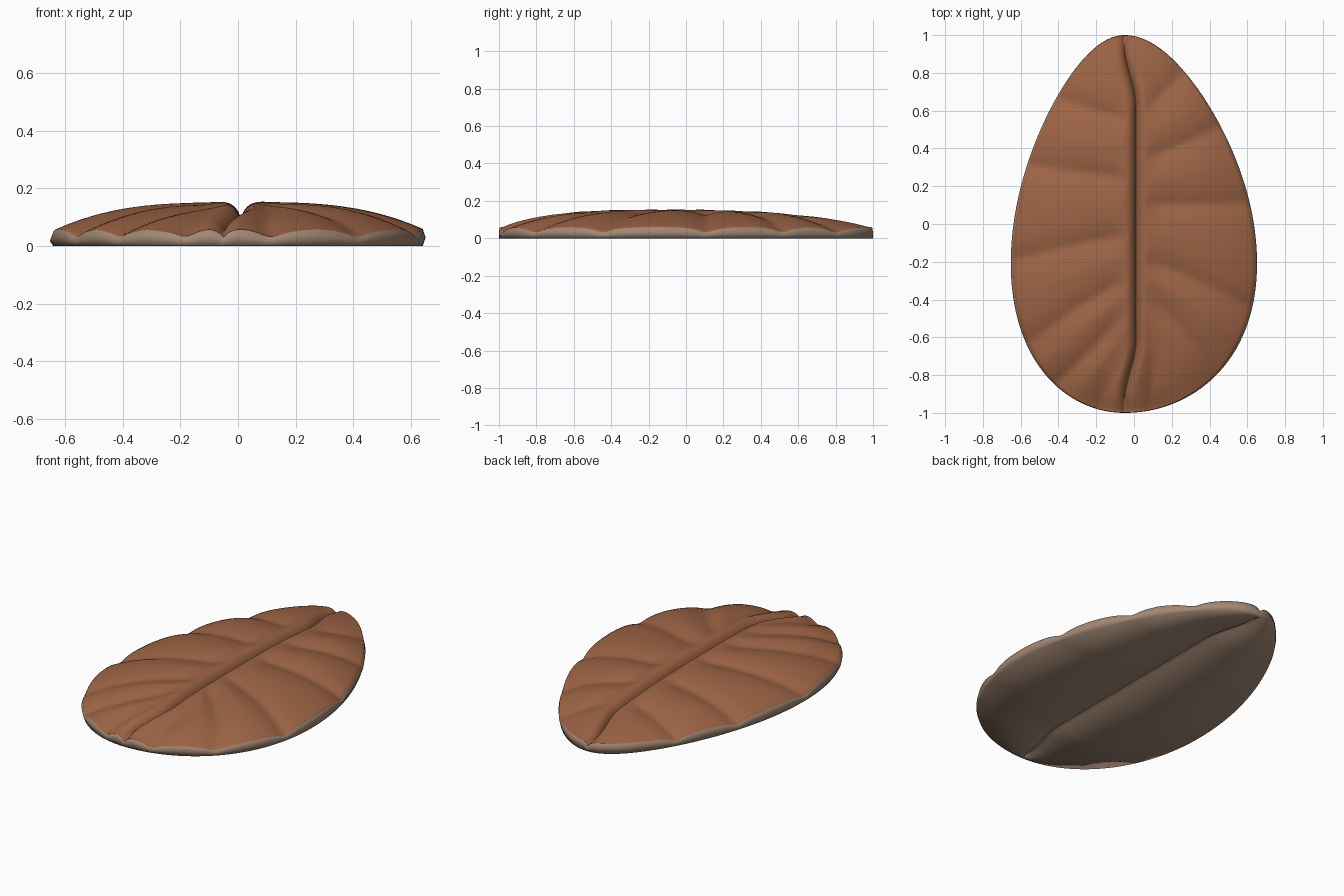
import bpy, bmesh
from math import cos, sin, pi, exp, sqrt

if "Cube" in bpy.data.objects:
    bpy.data.objects.remove(bpy.data.objects["Cube"], do_unlink=True)


def material(name, rgb):
    m = bpy.data.materials.new(name)
    m.use_nodes = True
    m.diffuse_color = (*rgb, 1)
    m.node_tree.nodes["Principled BSDF"].inputs["Base Color"].default_value = (*rgb, 1)
    return m


# Side veins: height on the midrib, then the end point on the rim
VEINS = {
    1: [(-.45, .16, -.96), (-.36, .43, -.79), (-.19, .62, -.45),
        (.10, .62, .11), (.34, .45, .52), (.60, .27, .79)],
    -1: [(-.62, .13, -.98), (-.46, .39, -.87), (-.29, .56, -.63),
         (-.06, .64, -.19), (.24, .55, .31), (.55, .39, .66)],
}


def smooth(a, b, v):
    t = min(1, max(0, (v - a) / (b - a)))
    return t * t * (3 - 2 * t)


def midrib_x(y):
    return .01 - .06 * smooth(.62, .94, abs(y))


def outline(a):
    """Egg-shaped edge, narrow at the back."""
    c, s = cos(a), sin(a)
    width = .693 if s > 0 else .595
    return -.05 + width * s * (.988 - .225 * c - .05 * max(c, 0) ** 2), c


def dome(y, u):
    """Smooth arch above the rim, 0 at the edge and 1 at the crown."""
    s = (y + .2) / (1.2 if y > -.2 else .8)
    return max(0, 1 - abs(s) ** 3) * (1 - u ** 3)


def vein_depth(x, y):
    """Soft creases with pillowed leaf flesh between them."""
    dx = x - midrib_x(y)
    near = 1
    for m, ex, ey in VEINS[1 if dx >= 0 else -1]:
        r = abs(dx) / ex
        slope = 1.3 * (ey - m) / ex * r ** .3
        near = min(near, abs(y - m - (ey - m) * r ** 1.3) / sqrt(1 + slope * slope))
    d = sqrt(near * near + .02 ** 2) - .02
    return .028 * exp(-d / .06) * smooth(0, .15, abs(dx))


def top_z(x, y, u):
    arch = dome(y, u)
    groove = exp(-abs(x - midrib_x(y)) / .02) * (.03 + .028 * arch)
    return .06 + .096 * arch - max(groove, vein_depth(x, y))


SEGMENTS, RINGS, EDGE = 320, 44, .985

bm = bmesh.new()
spine, edge = [], []
for i in range(SEGMENTS):
    ox, oy = outline(2 * pi * i / SEGMENTS)
    spine.append((midrib_x(.9 * oy), .9 * oy))
    edge.append((ox, oy))


def between(i, u):
    (mx, my), (ox, oy) = spine[i], edge[i]
    return mx + (ox - mx) * u, my + (oy - my) * u


def ring(point):
    return [bm.verts.new(point(i)) for i in range(SEGMENTS)]


def top_ring(u):
    def point(i):
        x, y = between(i, u * EDGE)
        return x, y, top_z(x, y, u)
    return ring(point)


def rim_point(i):
    return *edge[i], .5 * top_z(*edge[i], 1)


def cleft_point(offset, z):
    """Narrow cleft under the midrib, running nearly to both tips."""
    def point(i):
        y = .975 * edge[i][1]
        side = sin(2 * pi * i / SEGMENTS)
        return midrib_x(y) + offset * max(-1, min(1, 4 * side)), y, z
    return point


# Rings from the midrib over the top, round the rim and back under to the cleft
loops = [top_ring((i / RINGS) ** 1.4) for i in range(RINGS + 1)]
loops.append(ring(rim_point))
loops.append(ring(lambda i: (*between(i, EDGE), 0)))
loops.append(ring(cleft_point(.014, 0)))
loops.append(ring(cleft_point(0, .03)))

for k in range(len(loops) - 1):
    for i in range(SEGMENTS):
        j = (i + 1) % SEGMENTS
        f = bm.faces.new((loops[k][i], loops[k][j], loops[k + 1][j], loops[k + 1][i]))
        f.material_index = 0 if k < RINGS else 1
        f.smooth = True

bmesh.ops.remove_doubles(bm, verts=bm.verts, dist=.00005)
bmesh.ops.recalc_face_normals(bm, faces=bm.faces)

mesh = bpy.data.meshes.new("leaf_blade")
bm.to_mesh(mesh)
bm.free()
mesh.materials.append(material("warm_brown", (.34, .128, .06)))
mesh.materials.append(material("taupe", (.36, .245, .175)))

leaf = bpy.data.objects.new("leaf_blade", mesh)
bpy.context.collection.objects.link(leaf)
